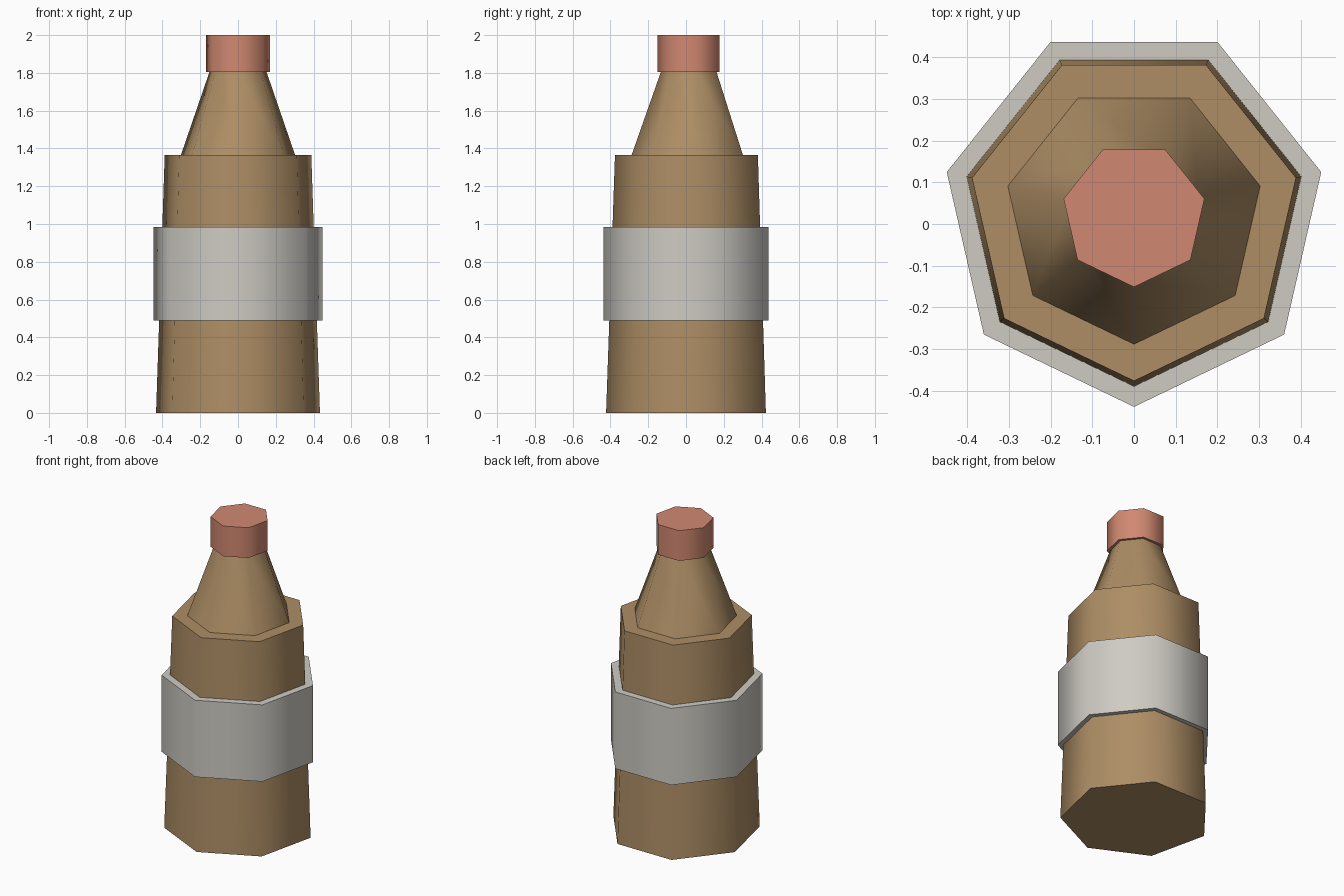
import bpy
import math

default = bpy.data.objects.get("Cube")
if default:
    bpy.data.objects.remove(default, do_unlink=True)

SIDES = 7
CENTRE_Y = 0.022


def material(name, rgb):
    mat = bpy.data.materials.new(name)
    mat.use_nodes = True
    colour = (*rgb, 1.0)
    mat.diffuse_color = colour
    mat.node_tree.nodes["Principled BSDF"].inputs["Base Color"].default_value = colour
    return mat


def tapered_prism(name, bottom, top, r_bottom, r_top, mat):
    """Seven-sided frustum with one corner facing the front."""
    bpy.ops.mesh.primitive_cone_add(
        vertices=SIDES, radius1=r_bottom, radius2=r_top, depth=top - bottom,
        location=(0, CENTRE_Y, (bottom + top) / 2), rotation=(0, 0, math.pi))
    obj = bpy.context.object
    obj.name = name
    obj.data.materials.append(mat)
    bpy.ops.object.transform_apply(location=True, rotation=True, scale=True)
    # Smooth around the sides, sharp at the rims
    bpy.ops.object.shade_smooth_by_angle(angle=math.radians(60))
    return obj


brown = material("brown glass", (0.42, 0.27, 0.13))
grey = material("pale grey label", (0.62, 0.60, 0.55))
coral = material("coral cap", (0.64, 0.25, 0.165))

tapered_prism("bottle_body", 0.0, 1.365, 0.445, 0.398, brown)
tapered_prism("bottle_label", 0.49, 0.985, 0.46, 0.46, grey)
tapered_prism("bottle_neck", 1.365, 1.805, 0.31, 0.155, brown)
tapered_prism("bottle_cap", 1.805, 2.0, 0.173, 0.173, coral)
